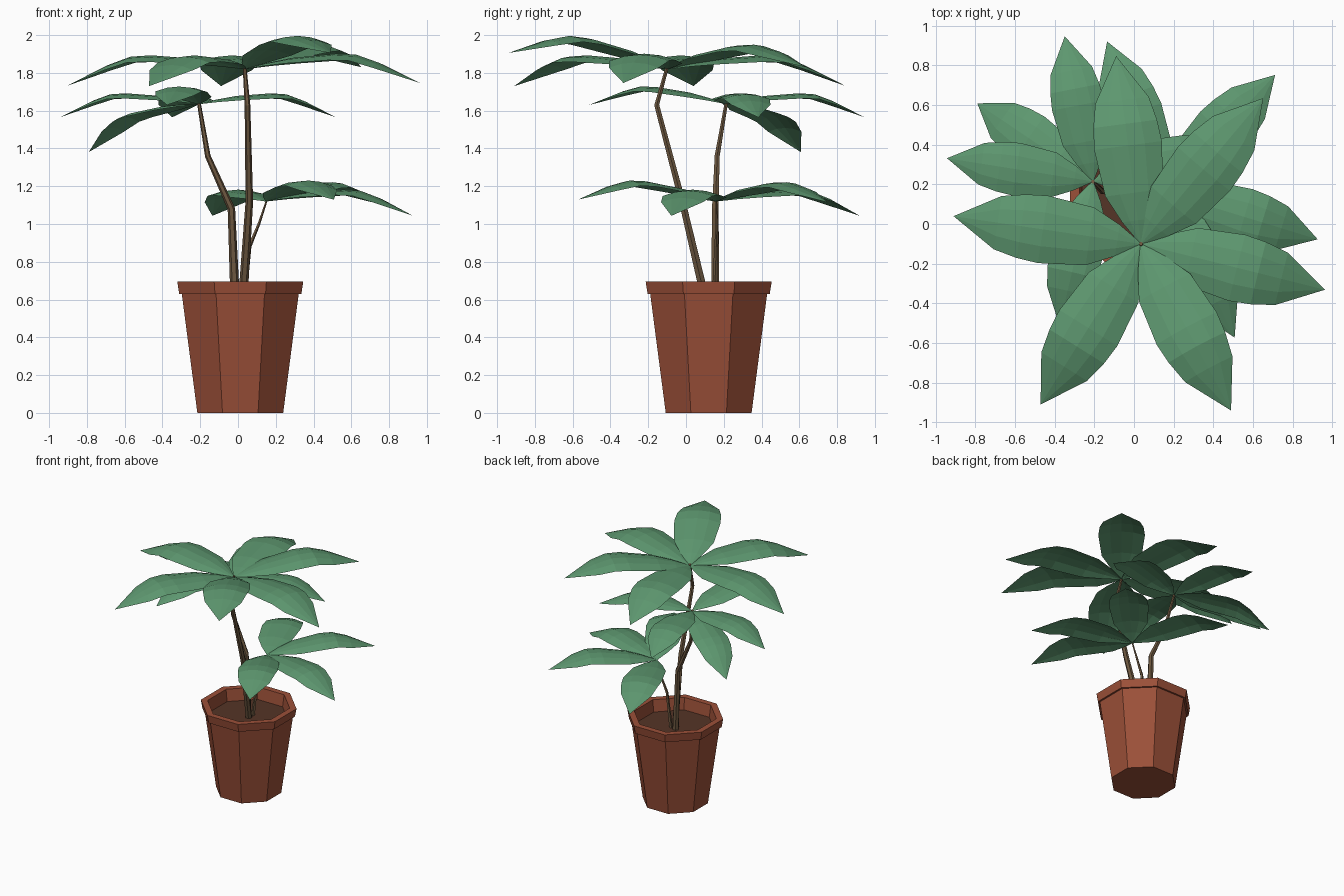
import bpy, bmesh, math
from mathutils import Vector, Matrix

if "Cube" in bpy.data.objects:
    bpy.data.objects.remove(bpy.data.objects["Cube"])


def material(name, rgb):
    m = bpy.data.materials.new(name)
    m.diffuse_color = (*rgb, 1)
    m.use_nodes = True
    m.node_tree.nodes["Principled BSDF"].inputs["Base Color"].default_value = m.diffuse_color
    return m


LEAF = material("leaf_green", (0.11, 0.31, 0.16))
CLAY = material("terracotta", (0.33, 0.08, 0.04))
BARK = material("bark", (0.15, 0.095, 0.05))
EARTH = material("earth", (0.09, 0.035, 0.02))


def finish(bm, name, mat):
    me = bpy.data.meshes.new(name)
    bm.to_mesh(me)
    bm.free()
    me.materials.append(mat)
    ob = bpy.data.objects.new(name, me)
    bpy.context.collection.objects.link(ob)
    return ob


def bridge_rings(bm, rings):
    n = len(rings[0])
    for a, b in zip(rings, rings[1:]):
        for i in range(n):
            j = (i + 1) % n
            bm.faces.new((a[i], a[j], b[j], b[i]))


POT_X, POT_Y = 0.012, 0.12


def octagon(bm, r, z):
    return [bm.verts.new((POT_X + r * math.cos(a), POT_Y + r * math.sin(a), z))
            for a in (math.radians(22.5 + 45 * i) for i in range(8))]


# Pot: eight-sided lathe with a rim
bm = bmesh.new()
profile = [(0.246, 0), (0.335, 0.63), (0.35, 0.63), (0.361, 0.695),
           (0.31, 0.695), (0.295, 0.59)]
rings = [octagon(bm, r, z) for r, z in profile]
bridge_rings(bm, rings)
bm.faces.new(rings[0][::-1])
finish(bm, "pot", CLAY)

# Soil
bm = bmesh.new()
bm.faces.new(octagon(bm, 0.297, 0.6))
finish(bm, "soil", EARTH)


def stem(name, points, r0, r1, sides=6):
    bm = bmesh.new()
    pts = [Vector(p) for p in points]
    rings = []
    for k, p in enumerate(pts):
        d = (pts[min(k + 1, len(pts) - 1)] - pts[max(k - 1, 0)]).normalized()
        x = Vector((0, 1, 0)).cross(d).normalized()
        y = d.cross(x)
        r = r0 + (r1 - r0) * k / (len(pts) - 1)
        rings.append([bm.verts.new(p + r * (x * math.cos(a) + y * math.sin(a)))
                      for a in (2 * math.pi * i / sides for i in range(sides))])
    bridge_rings(bm, rings)
    bm.faces.new(rings[0][::-1])
    bm.faces.new(rings[-1])
    finish(bm, name, BARK)


# Stems
stem("tall_stem", [(0.025, 0.105, 0.59), (0.06, -0.02, 1.12),
                   (0.05, -0.155, 1.63), (0.035, -0.1, 1.83)], 0.025, 0.01)
stem("middle_stem", [(-0.015, 0.155, 0.59), (-0.035, 0.155, 1.08),
                     (-0.16, 0.165, 1.36), (-0.207, 0.213, 1.64)], 0.025, 0.01)
stem("short_stem", [(0.03, 0.15, 0.59), (0.06, 0.16, 0.88),
                    (0.11, 0.165, 1.0), (0.15, 0.16, 1.12)], 0.014, 0.005, 5)

# Leaf blade along +x: (distance, half width, midrib height)
BLADE = [(0.0, 0.004, 0.0), (0.12, 0.08, 0.03), (0.26, 0.147, 0.055),
         (0.5, 0.172, 0.073), (0.61, 0.162, 0.066), (0.73, 0.136, 0.022)]
LENGTH, TIP_Z = 0.955, -0.09


def add_leaf(bm, center, scale, azimuth, pitch):
    m = (Matrix.Translation(center)
         @ Matrix.Rotation(math.radians(azimuth), 4, 'Z')
         @ Matrix.Rotation(math.radians(-pitch), 4, 'Y') @ Matrix.Scale(scale, 4))
    rows = []
    for x, w, z in BLADE:
        rows.append([bm.verts.new(m @ Vector((x, u * w, z - 0.2 * w * u * u)))
                     for u in (-1, -0.5, 0, 0.5, 1)])
    for a, b in zip(rows, rows[1:]):
        for i in range(4):
            bm.faces.new((a[i], b[i], b[i + 1], a[i + 1]))
    tip = bm.verts.new(m @ Vector((LENGTH, 0, TIP_Z)))
    last = rows[-1]
    for i in range(4):
        bm.faces.new((last[i], tip, last[i + 1]))


# Leaf clusters: centre, scale, (azimuth, pitch) of every leaf
CLUSTERS = {
    "top_leaves": ((0.035, -0.1, 1.82), 1.0,
                   [(171.6, 0), (238, 0), (298.4, 10.5), (346, 1),
                    (50, 6), (97.5, 0)]),
    "middle_leaves": ((-0.207, 0.215, 1.635), 0.78,
                      [(171, 0), (101, 0), (146, -14.5), (257, 5), (13, 0)]),
    "lower_leaves": ((0.15, 0.16, 1.12), 0.85,
                     [(-64, 6), (-17, 0), (46.5, 5), (110.6, 0)]),
}
for name, (center, scale, leaves) in CLUSTERS.items():
    bm = bmesh.new()
    for azimuth, pitch in leaves:
        add_leaf(bm, Vector(center), scale, azimuth, pitch)
    finish(bm, name, LEAF)
